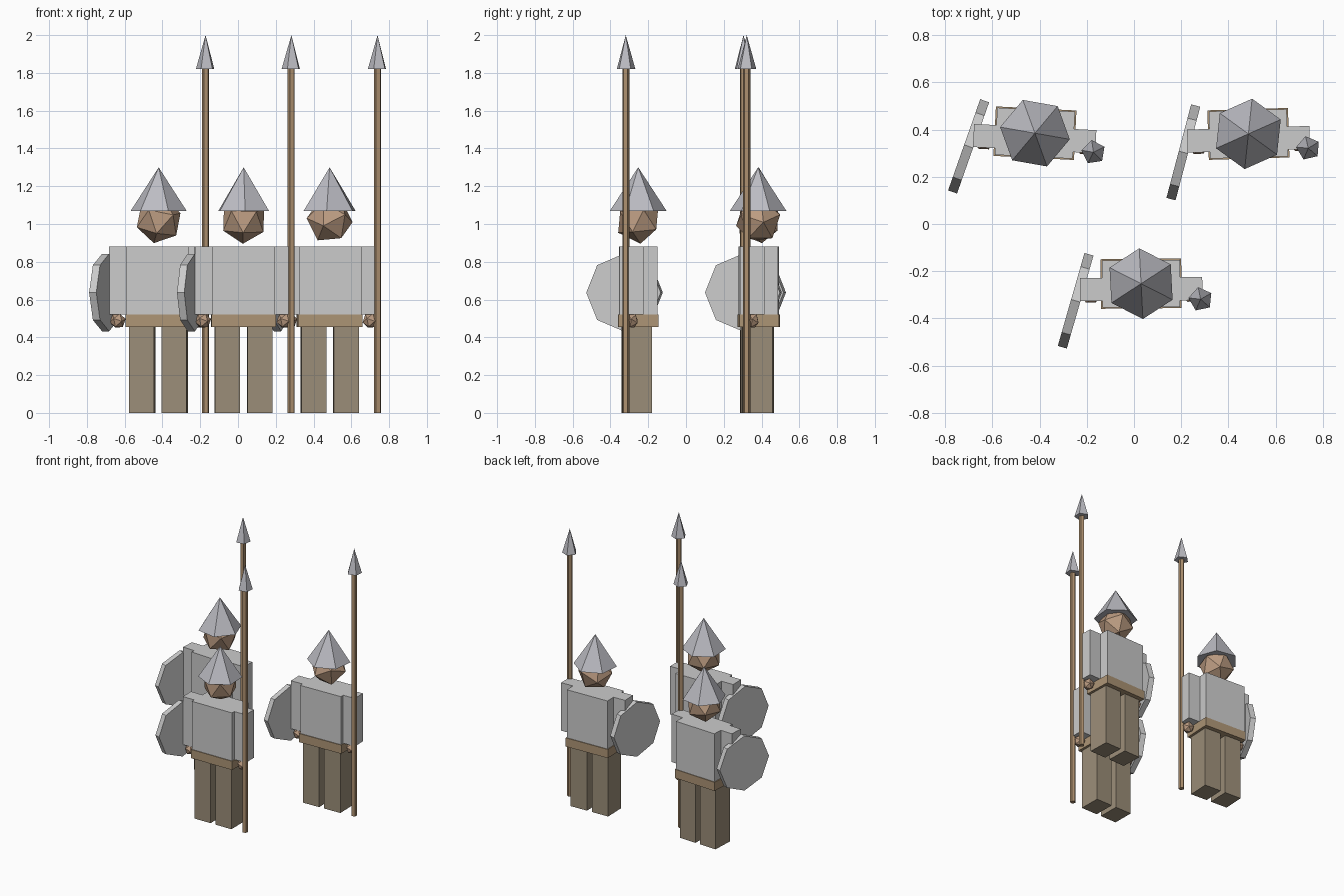
import bpy
import math
from mathutils import Matrix, Euler

if "Cube" in bpy.data.objects:
    bpy.data.objects.remove(bpy.data.objects["Cube"])


def colour(name, rgb):
    m = bpy.data.materials.new(name)
    m.diffuse_color = (*rgb, 1)
    m.use_nodes = True
    m.node_tree.nodes["Principled BSDF"].inputs["Base Color"].default_value = m.diffuse_color
    return m


SKIN = colour("skin", (0.50, 0.33, 0.22))
WOOD = colour("wood", (0.42, 0.28, 0.16))
LEATHER = colour("leather", (0.42, 0.30, 0.18))
CLOTH = colour("trousers", (0.33, 0.27, 0.19))
STEEL = colour("steel", (0.50, 0.50, 0.54))


def finish(name, frame, loc, rot=(0, 0, 0), mat=None):
    """Place the newest primitive in a soldier's own frame."""
    ob = bpy.context.object
    ob.name = name
    ob.matrix_world = frame @ Matrix.Translation(loc) @ Euler(rot).to_matrix().to_4x4() \
        @ Matrix.Diagonal((*ob.scale, 1))
    if mat:
        ob.data.materials.append(mat)
    return ob


def box(name, frame, x, y, z0, z1, w, d, mat=None):
    bpy.ops.mesh.primitive_cube_add(size=1)
    bpy.context.object.scale = (w, d, z1 - z0)
    finish(name, frame, (x, y, (z0 + z1) / 2), mat=mat)


def cone(name, frame, x, y, z0, z1, r0, r1, sides, turn=0, mat=None):
    bpy.ops.mesh.primitive_cone_add(vertices=sides, radius1=r0, radius2=r1, depth=z1 - z0)
    finish(name, frame, (x, y, (z0 + z1) / 2), (0, 0, turn), mat)


def ball(name, frame, loc, r, rot, mat):
    bpy.ops.mesh.primitive_ico_sphere_add(subdivisions=1, radius=r)
    finish(name, frame, loc, rot, mat)


def soldier(x, y, yaw, helmet_turn, head_rot):
    f = Matrix.Translation((x, y, 0)) @ Matrix.Rotation(math.radians(yaw), 4, 'Z')

    # Body
    box("torso", f, 0, 0, 0.50, 0.88, 0.33, 0.20)
    box("belt", f, 0, 0, 0.455, 0.52, 0.342, 0.21, LEATHER)
    for side in (-1, 1):
        box("leg", f, side * 0.086, -0.008, 0, 0.46, 0.133, 0.16, CLOTH)
        box("arm", f, side * 0.212, -0.023, 0.52, 0.88, 0.095, 0.098)
        ball("hand", f, (side * 0.215, -0.042, 0.488), 0.043, (0.5, 0.2, 0.3), SKIN)

    # Head and helmet
    ball("head", f, (0, 0, 1.02), 0.125, head_rot, SKIN)
    cone("helmet", f, 0, 0, 1.07, 1.30, 0.15, 0, 6, math.radians(helmet_turn - 90 - yaw), STEEL)

    # Spear
    cone("spear_shaft", f, 0.252, -0.068, 0, 1.83, 0.02, 0.02, 5, 0.2, WOOD)
    cone("spear_tip", f, 0.252, -0.068, 1.82, 2.0, 0.052, 0, 5, 0.2, STEEL)

    # Octagonal shield on the outside of the left arm
    bpy.ops.mesh.primitive_cylinder_add(vertices=8, radius=0.205, depth=0.04)
    finish("shield", f, (-0.278, -0.07, 0.637), (0, math.pi / 2, math.radians(-16.5)))


soldier(-0.42, 0.385, -2.9, 110, (0.2, 0.15, 0.4))
soldier(0.485, 0.382, 1.7, 84, (0, 0.55, 0.2))
soldier(0.03, -0.253, 0.5, 93, (0.1, 0.0, 0.3))
